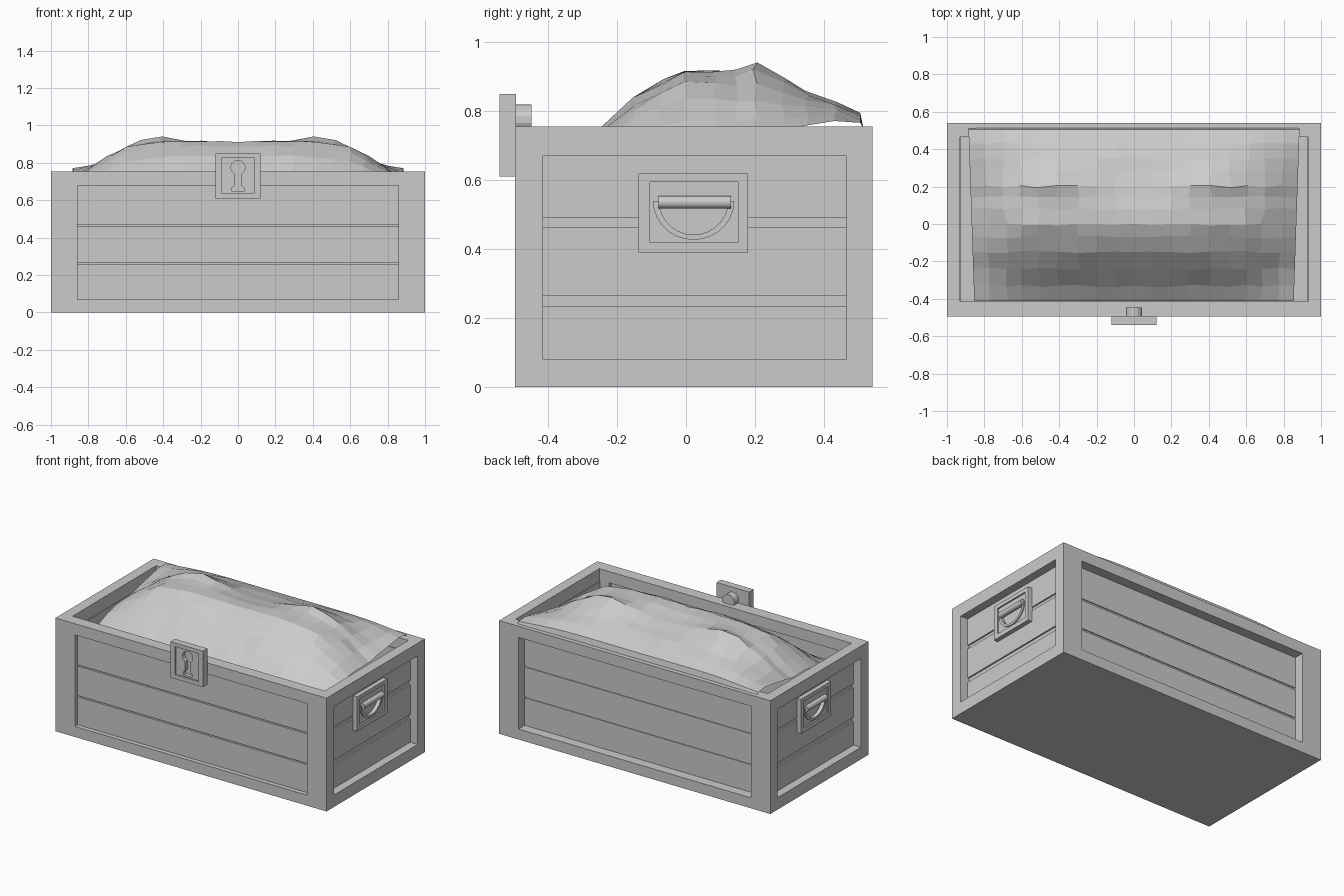
import bpy, bmesh, math, random
from math import sin, cos, pi, exp

if "Cube" in bpy.data.objects:
    bpy.data.objects.remove(bpy.data.objects["Cube"])

random.seed(4)


def mesh_object(name, bm):
    bmesh.ops.recalc_face_normals(bm, faces=bm.faces)
    me = bpy.data.meshes.new(name)
    bm.to_mesh(me)
    bm.free()
    ob = bpy.data.objects.new(name, me)
    bpy.context.collection.objects.link(ob)
    return ob


def prism(name, pts, axis, a, b):
    """Extrude a 2D outline along x (outline y,z) or y (outline x,z)."""
    bm = bmesh.new()
    place = (lambda p, d: (d, p[0], p[1])) if axis == 'x' else (lambda p, d: (p[0], d, p[1]))
    r0 = [bm.verts.new(place(p, a)) for p in pts]
    r1 = [bm.verts.new(place(p, b)) for p in pts]
    bm.faces.new(r0)
    bm.faces.new(r1)
    n = len(pts)
    for i in range(n):
        bm.faces.new((r0[i], r0[(i + 1) % n], r1[(i + 1) % n], r1[i]))
    return mesh_object(name, bm)


def rect(u0, u1, v0, v1):
    return [(u0, v0), (u1, v0), (u1, v1), (u0, v1)]


def box(name, x0, x1, y0, y1, z0, z1):
    return prism(name, rect(x0, x1, z0, z1), 'y', y0, y1)


def cut(ob, cutter):
    m = ob.modifiers.new("cut", 'BOOLEAN')
    m.operation, m.object, m.solver = 'DIFFERENCE', cutter, 'EXACT'
    bpy.context.view_layer.objects.active = ob
    bpy.ops.object.modifier_apply(modifier=m.name)
    bpy.data.objects.remove(cutter)


TOP = 0.755

# front and back frames with recessed planks
for side, y0, y1, p0, p1, gap in (("front", -0.495, -0.415, -0.465, -0.445, 0.004),
                                  ("back", 0.465, 0.54, 0.467, 0.475, 0.006)):
    for s in (-1, 1):
        box(side + "_post", *sorted((s * 0.857, s * 1.0)), y0, y1, 0, TOP)
    box(side + "_top_rail", -0.857, 0.857, y0, y1, 0.68, TOP)
    box(side + "_bottom_rail", -0.857, 0.857, y0, y1, 0, 0.07)
    for z0, z1 in ((0.07, 0.26 - gap), (0.26 + gap, 0.465 - gap), (0.465 + gap, 0.68)):
        box(side + "_plank", -0.857, 0.857, p0, p1, z0, z1)
    back = (p1 - 0.006, p1 + 0.006) if side == "front" else (p0 - 0.006, p0 + 0.002)
    box(side + "_backing", -0.857, 0.857, *back, 0.07, 0.68)

# side walls, planks and carrying handles
for s in (-1, 1):
    def sx(a, b):
        return sorted((s * a, s * b))
    box("side_top_rail", *sx(0.93, 1.0), -0.415, 0.465, 0.67, TOP)
    box("side_bottom_rail", *sx(0.93, 1.0), -0.415, 0.465, 0, 0.08)
    for z0, z1 in ((0.08, 0.235), (0.265, 0.465), (0.49, 0.67)):
        box("side_plank", *sx(0.935, 0.945), -0.415, 0.465, z0, z1)
    box("side_backing", *sx(0.925, 0.935), -0.415, 0.465, 0.08, 0.67)

    plate = prism("handle_plate", rect(-0.137, 0.18, 0.39, 0.62), 'x', *sx(0.94, 0.975))
    cut(plate, prism("cutter", rect(-0.105, 0.15, 0.42, 0.595), 'x', *sx(0.965, 1.0)))
    half = [(0.022 + 0.118 * cos(pi + pi * i / 14), 0.54 + 0.113 * sin(pi + pi * i / 14))
            for i in range(15)]
    cut(plate, prism("cutter", half, 'x', *sx(0.948, 1.0)))
    # half-round lip around the scoop
    inner = [(0.022 + 0.1 * cos(2 * pi - pi * i / 14), 0.54 + 0.098 * sin(2 * pi - pi * i / 14))
             for i in range(15)]
    prism("handle_scoop_lip", half + inner, 'x', *sx(0.945, 0.972))
    # grip bar
    bar = [(s * 0.972 + 0.019 * cos(2 * pi * i / 14), 0.536 + 0.019 * sin(2 * pi * i / 14))
           for i in range(14)]
    grip = prism("handle_grip", bar, 'y', -0.08, 0.13)
    for p in grip.data.polygons:
        p.use_smooth = len(p.vertices) == 4
    grip.data.set_sharp_from_angle(angle=math.radians(40))

# chest floor
box("floor", -0.94, 0.94, -0.42, 0.47, 0, 0.03)


# lock plate with keyhole and the keyhole housing behind it
def keyhole(r, w0, w1, zb):
    a0 = -pi / 2 + math.asin(w0 / r)
    arc = [(r * cos(a0 + (2 * pi - 2 * math.asin(w0 / r)) * i / 12),
            0.775 + r * sin(a0 + (2 * pi - 2 * math.asin(w0 / r)) * i / 12)) for i in range(13)]
    return arc + [(-w0, zb + 0.03), (-w1, zb + 0.02), (-w1, zb), (w1, zb), (w1, zb + 0.02), (w0, zb + 0.03)]


lock = prism("lock_plate", rect(-0.12, 0.12, 0.61, 0.85), 'y', -0.54, -0.493)
cut(lock, prism("cutter", rect(-0.088, 0.088, 0.638, 0.825), 'y', -0.6, -0.53))
cut(lock, prism("cutter", keyhole(0.038, 0.018, 0.032, 0.648), 'y', -0.6, -0.505))
prism("keyhole_housing", keyhole(0.044, 0.02, 0.036, 0.645), 'y', -0.5, -0.447)

# cloth mound filling the chest
P = [(-0.412, .60), (-0.33, .66), (-0.24, .75), (-0.15, .84), (-0.07, .89), (0, .917), (0.08, .915),
     (0.14, .90), (0.2, .89), (0.28, .868), (0.35, .85), (0.43, .825), (0.505, .795), (0.513, .757)]
Q = [(0, .98), (0.1, .99), (0.2, 1.0), (0.3, 1.0), (0.42, 1.0), (0.52, .96), (0.61, .89), (0.7, .74),
     (0.8, .55), (0.885, .36)]


def cloth_z(x, y, p, q):
    base = 0.6 + 0.15 * min(max((y - 0.1) / 0.35, 0), 1)
    wy = 0.06 if y < 0.2 else 0.1
    bump = 0.055 * exp(-((x - 0.42) / 0.17) ** 2 - ((y - 0.2) / wy) ** 2)
    fold = -0.02 * exp(-((x - 0.48) / 0.1) ** 2 - ((y + 0.1) / 0.07) ** 2)
    return base + (p - base) * q + bump + fold


bm = bmesh.new()
right = []
for y, p in P:
    row = []
    for x, q in Q:
        inner = 0 < x < 0.85 and -0.4 < y < 0.5
        jx, jy, jz = [random.uniform(-1, 1) if inner else 0 for _ in range(3)]
        z = cloth_z(x, y, p, q) + 0.004 * jz
        tx = x * (0.965 + 0.035 * (y + 0.41) / 0.92)
        row.append((tx + 0.012 * jx, y + 0.008 * jy, z))
    right.append(row)
grid = [[bm.verts.new((-x, y, z)) for x, y, z in reversed(row[1:])] +
        [bm.verts.new(c) for c in row] for row in right]
for r0, r1 in zip(grid, grid[1:]):
    for i in range(len(r0) - 1):
        bm.faces.new((r0[i], r0[i + 1], r1[i + 1], r1[i]))
mesh_object("cloth_mound", bm)
